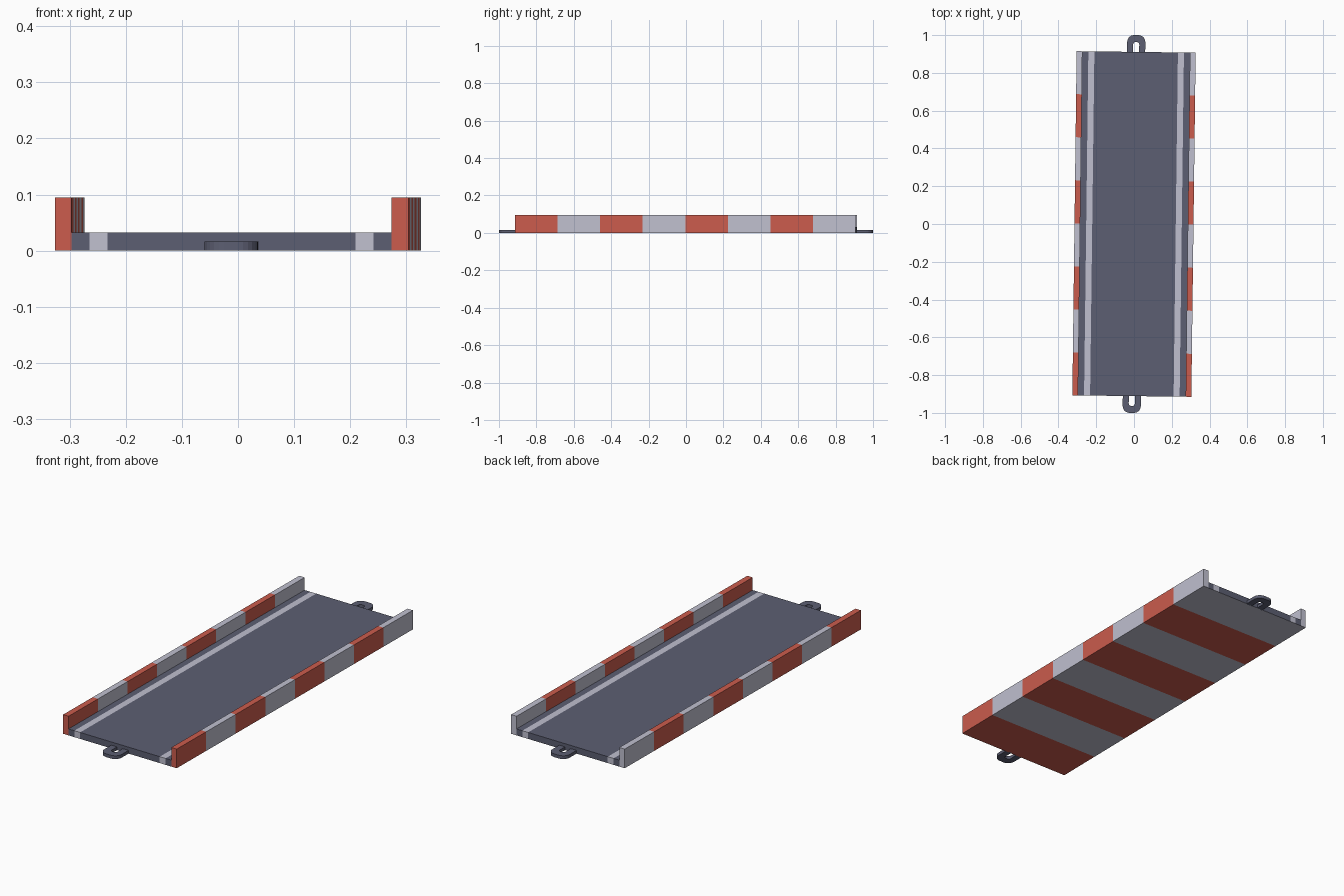
import bpy, bmesh, math
from mathutils import Matrix, Vector

if "Cube" in bpy.data.objects:
    bpy.data.objects.remove(bpy.data.objects["Cube"])

L, SEGS = 0.911, 8              # half length, colour bands
TURN = Matrix.Rotation(-0.0125, 4, 'Z')


def material(name, rgb):
    m = bpy.data.materials.new(name)
    m.diffuse_color = (*rgb, 1)
    m.use_nodes = True
    m.node_tree.nodes["Principled BSDF"].inputs["Base Color"].default_value = m.diffuse_color
    return m


DARK = material("slate_grey", (0.107, 0.113, 0.168))
WHITE = material("pale_grey", (0.53, 0.53, 0.63))
RED = material("signal_red", (0.60, 0.107, 0.075))


def finish(bm, name, mats):
    bmesh.ops.transform(bm, matrix=TURN, verts=bm.verts)
    me = bpy.data.meshes.new(name)
    bm.to_mesh(me)
    bm.free()
    for m in mats:
        me.materials.append(m)
    ob = bpy.data.objects.new(name, me)
    bpy.context.collection.objects.link(ob)
    return ob


# Track: trough cross-section in columns, extruded along y and cut into bands
WALL_H, DECK_H = 0.095, 0.032
xs = [-0.315, -0.285, -0.253, -0.221, 0.221, 0.253, 0.285, 0.315]
bm = bmesh.new()
low = [bm.verts.new((x, -L, 0)) for x in xs]
mid = [None] + [bm.verts.new((x, -L, DECK_H)) for x in xs[1:-1]] + [None]
top = {i: bm.verts.new((xs[i], -L, WALL_H)) for i in (0, 1, 6, 7)}
caps = [bm.faces.new((low[i], low[i + 1], mid[i + 1], mid[i])) for i in range(1, 6)]
caps.append(bm.faces.new((low[0], low[1], mid[1], top[1], top[0])))
caps.append(bm.faces.new((low[6], low[7], top[7], top[6], mid[6])))
ext = bmesh.ops.extrude_face_region(bm, geom=caps, use_keep_orig=True)
bmesh.ops.translate(bm, vec=(0, 2 * L, 0),
                    verts=[g for g in ext["geom"] if isinstance(g, bmesh.types.BMVert)])
for k in range(1, SEGS):
    geom = bm.verts[:] + bm.edges[:] + bm.faces[:]
    bmesh.ops.bisect_plane(bm, geom=geom, plane_no=(0, 1, 0),
                           plane_co=(0, -L + 2 * L * k / SEGS, 0))
bmesh.ops.recalc_face_normals(bm, faces=bm.faces)
bm.normal_update()
for f in bm.faces:
    c, n = f.calc_center_median(), f.normal
    if abs(c.x) < 0.284 and n.z > -0.5:         # deck top and ends
        f.material_index = 1 if 0.221 < abs(c.x) < 0.253 else 0
    else:                                       # walls and underside bands
        band = min(SEGS - 1, max(0, int((c.y + L) / (2 * L) * SEGS)))
        f.material_index = 1 if band % 2 else 2
finish(bm, "track_deck", [DARK, WHITE, RED])


# Coupling loops: flat arch plate at each end
def arch(hw, end, r, n=6):
    pts = [(hw, 0.905)]
    for sx, start in ((1, 0), (-1, 90)):
        for i in range(n + 1):
            a = math.radians(start + 90 * i / n)
            pts.append((sx * (hw - r) + r * math.cos(a), end - r + r * math.sin(a)))
    return pts + [(-hw, 0.905)]


def coupling(name, angle):
    bm = bmesh.new()
    rings = [[bm.verts.new((x, y, z)) for x, y in pts]
             for pts, z in ((arch(0.048, 1.0, 0.036), 0), (arch(0.048, 1.0, 0.036), 0.016),
                            (arch(0.016, 0.963, 0.012), 0.016), (arch(0.016, 0.963, 0.012), 0))]
    for a in range(4):
        p, q = rings[a], rings[(a + 1) % 4]
        for i in range(len(p) - 1):
            bm.faces.new((p[i], p[i + 1], q[i + 1], q[i]))
    for k in (0, -1):
        bm.faces.new([r[k] for r in rings])
    bmesh.ops.recalc_face_normals(bm, faces=bm.faces)
    bmesh.ops.rotate(bm, verts=bm.verts, cent=(0, 0, 0),
                     matrix=Matrix.Rotation(angle, 3, 'Z'))
    finish(bm, name, [DARK])


coupling("back_coupling_loop", 0)
coupling("front_coupling_loop", math.pi)
